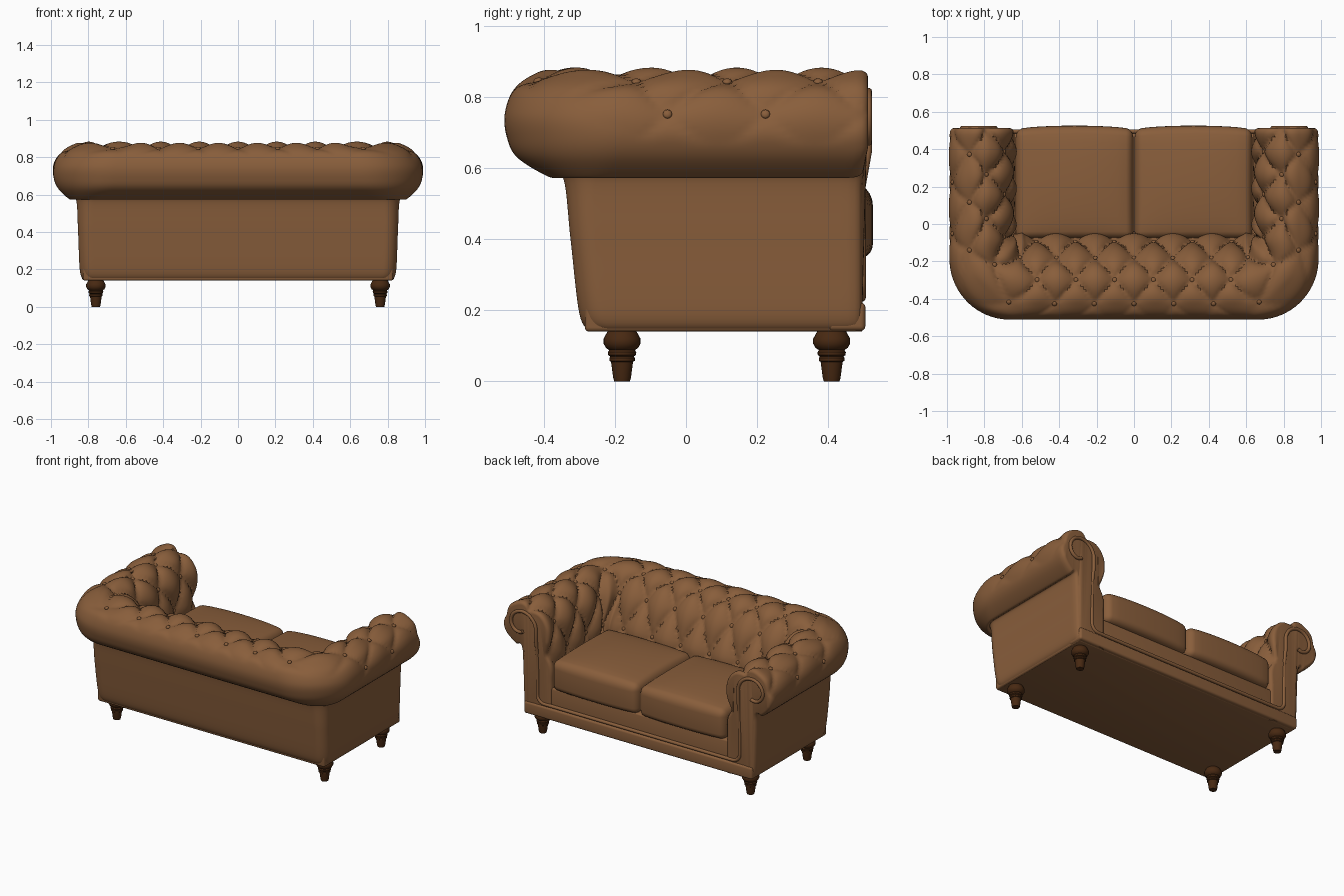
import bpy, bmesh, math
from mathutils import Vector

old = bpy.data.objects.get("Cube")
if old:
    bpy.data.objects.remove(old)


def material(name, rgb):
    m = bpy.data.materials.new(name)
    m.use_nodes = True
    m.diffuse_color = (*rgb, 1)
    bsdf = m.node_tree.nodes["Principled BSDF"]
    bsdf.inputs["Base Color"].default_value = (*rgb, 1)
    bsdf.inputs["Roughness"].default_value = 0.6
    return m


LEATHER = material("brown leather", (0.25, 0.112, 0.044))
WOOD = material("dark wood", (0.065, 0.022, 0.006))


def finish(name, bm, mat, angle=40):
    me = bpy.data.meshes.new(name)
    bm.to_mesh(me)
    bm.free()
    me.materials.append(mat)
    ob = bpy.data.objects.new(name, me)
    bpy.context.collection.objects.link(ob)
    bpy.ops.object.select_all(action="DESELECT")
    ob.select_set(True)
    bpy.context.view_layer.objects.active = ob
    bpy.ops.object.shade_smooth_by_angle(angle=math.radians(angle))
    return ob


def rounded_box(lo, hi, radius, segments):
    bm = bmesh.new()
    bmesh.ops.create_cube(bm, size=1)
    for v in bm.verts:
        v.co = Vector([a + (b - a) * (c + 0.5) for a, b, c in zip(lo, hi, v.co)])
    bmesh.ops.bevel(bm, geom=bm.edges[:], offset=radius, segments=segments,
                    profile=0.5, affect="EDGES")
    return bm


# Cross-section of shell: button row, half width, back y, height, corner radius
PROFILE = [Vector(p) for p in (
    (-5, .82, -.27, .14, .06), (-4.5, .845, -.30, .19, .07),
    (-3.5, .855, -.325, .40, .07), (-2.2, .865, -.345, .57, .09),
    (-1.8, .90, -.385, .575, .16), (-1, .96, -.475, .63, .28),
    (-.5, .985, -.505, .69, .32), (0, .98, -.51, .755, .32),
    (.5, .945, -.485, .82, .31), (1, .885, -.43, .855, .29),
    (1.5, .83, -.36, .872, .25), (2, .78, -.29, .862, .20),
    (2.5, .715, -.22, .825, .13), (3, .67, -.16, .75, .09),
    (3.5, .65, -.11, .66, .07), (4, .645, -.07, .56, .06),
    (5, .64, -.04, .40, .06), (6, .64, -.03, .14, .06))]
BACK, CORNER, END = 2.8, 4.0, 6.55


def section(t):
    i = min(int(t), len(PROFILE) - 2)
    f = t - i
    p0, p1, p2, p3 = (PROFILE[min(max(k, 0), len(PROFILE) - 1)]
                      for k in range(i - 1, i + 3))
    return p1 + 0.5 * f * ((p2 - p0) + f * ((2 * p0 - 5 * p1 + 4 * p2 - p3)
                                            + f * (3 * (p1 - p2) + p3 - p0)))


def clamp(x):
    return min(max(x, 0), 1)


def front_y(z):
    return 0.495 + 0.018 * clamp((z - 0.55) / 0.1)


def base_point(u, t):
    row, w, yb, z, r = section(t)
    a = abs(u)
    if a < BACK:
        x, y = a / BACK * (w - r), yb
    elif a < CORNER:
        th = (a - BACK) / (CORNER - BACK) * math.pi / 2
        x, y = w - r + r * math.sin(th), yb + r - r * math.cos(th)
    else:
        f = (a - CORNER) / (END - CORNER)
        x, y = w, yb + r + (front_y(z) - yb - r) * f
    return Vector((math.copysign(x, u), y, z))


def surface(u, t):
    """Point and normal on the deep-buttoned shell."""
    e = 0.01
    p = base_point(u, t)
    t0, t1 = max(t - e, 0), min(t + e, len(PROFILE) - 1)
    n = (base_point(min(u + e, END), t) - base_point(max(u - e, -END), t)).cross(
        base_point(u, t1) - base_point(u, t0)).normalized()
    row = section(t)[0]
    a, b = u + (row - 1) / 2, u - (row - 1) / 2
    puff = math.sqrt(abs(math.sin(math.pi * a) * math.sin(math.pi * b)))
    arm = clamp((abs(u) - 3.5) / 0.8)
    fade = clamp((row - 0.3 + 1.0 * arm) / 0.9) * clamp(5 - row)
    depth = 0.026 + 0.022 * clamp(row - 1)
    d = depth * (puff - 0.62) * fade
    # soften the front rim of each arm
    k = clamp((abs(u) - END + 0.12) / 0.12)
    d -= 0.022 * (1 - math.sqrt(1 - k * k))
    return p + n * d, n


# Upholstered shell: outer walls, roll and buttoned lining
bm = bmesh.new()
NU, SUB = 190, 8
NT = (len(PROFILE) - 1) * SUB
us = [-END + 2 * END * i / NU for i in range(NU + 1)]
rim = [END - 0.01, END - 0.03]
us = sorted(us + rim + [-r for r in rim])
grid = [[bm.verts.new(surface(u, j / SUB)[0]) for j in range(NT + 1)] for u in us]
for c0, c1 in zip(grid, grid[1:]):
    for j in range(NT):
        bm.faces.new((c0[j], c1[j], c1[j + 1], c0[j + 1]))
caps = [bm.faces.new(grid[0]), bm.faces.new(grid[-1][::-1])]
bmesh.ops.triangulate(bm, faces=caps)
finish("upholstered_shell", bm, LEATHER, 50)

# Buttons at the crossings of the creases
bm = bmesh.new()
spots = []
for row in range(5):
    t = next(i for i, p in enumerate(PROFILE) if p[0] == row)
    for k in range(-6, 7):
        u = k + 0.5 if row % 2 == 0 else k
        if abs(u) < 6.2 and not (row == 0 and abs(u) < 4):
            spots.append((u, t))
for u, t in spots:
    p, n = surface(u, t)
    made = bmesh.ops.create_uvsphere(bm, u_segments=12, v_segments=8, radius=0.013)
    turn = n.to_track_quat("Z", "Y")
    for v in made["verts"]:
        v.co.z *= 0.6
        v.co = turn @ v.co + p + n * 0.004
finish("buttons", bm, LEATHER)

# Seat base and front rail
finish("seat_base", rounded_box((-.83, -.285, .14), (.83, .485, .35), .012, 3), LEATHER)
finish("front_rail", rounded_box((-.835, .40, .142), (.835, .505, .222), .014, 4), LEATHER)

# Seat cushions with domed tops and bowed fronts
for side, name in ((-1, "right_cushion"), (1, "left_cushion")):
    bm = rounded_box((-.315, -.08, .345), (.315, .50, .535), .04, 5)
    for axis, pos in ((0, .3), (1, .5)):
        n = Vector((1 - axis, axis, 0))
        for k in range(1, 12):
            f = k / 12
            co = Vector((-.275 + .55 * f, 0, 0)) if axis == 0 else Vector((0, -.04 + .50 * f, 0))
            bmesh.ops.bisect_plane(bm, geom=bm.verts[:] + bm.edges[:] + bm.faces[:],
                                   plane_co=co, plane_no=n)
    for v in bm.verts:
        fx = clamp(1 - (v.co.x / .315) ** 2)
        fy = clamp(1 - ((v.co.y - .21) / .29) ** 2)
        if v.co.z > 0.44:
            v.co.z += 0.04 * math.sqrt(fx * fy)
        if v.co.y > 0.21:
            v.co.y += 0.026 * math.sqrt(fx) * (v.co.y - .21) / .29
        v.co.x += side * 0.318
    finish(name, bm, LEATHER, 50)


def piping(name, points, radius, cyclic=False):
    cu = bpy.data.curves.new(name, "CURVE")
    cu.dimensions = "3D"
    cu.bevel_depth = radius
    cu.bevel_resolution = 3
    cu.use_fill_caps = True
    sp = cu.splines.new("POLY")
    sp.points.add(len(points) - 1)
    for q, p in zip(sp.points, points):
        q.co = (*p, 1)
    sp.use_cyclic_u = cyclic
    cu.materials.append(LEATHER)
    ob = bpy.data.objects.new(name, cu)
    bpy.context.collection.objects.link(ob)


# Scrolled piping on the front: curl, down the arm, along the rail
half = []
for i in range(33):
    f = i / 32
    ang = math.radians(-110 + 290 * f)
    r = 0.045 + 0.065 * f
    half.append((0.85 + r * math.cos(ang), 0.725 + r * math.sin(ang)))
half += [(0.74, z) for z in (0.65, 0.6, 0.55, 0.4, 0.29)]
for i in range(1, 7):
    ang = math.pi / 2 * i / 6
    half.append((0.69 + 0.05 * math.cos(ang), 0.285 - 0.05 * math.sin(ang)))
path = half + [(-x, z) for x, z in reversed(half)]
piping("front_piping", [(x, front_y(z), z) for x, z in path], 0.011)

# Turned legs
LEG = [(0, 0), (.022, 0), (.025, .01), (.031, .055), (.036, .058), (.036, .066),
       (.033, .07), (.039, .074), (.04, .082), (.036, .088), (.045, .094),
       (.052, .106), (.052, .12), (.045, .133), (.038, .145), (0, .145)]
for x, sx in ((-.76, "right"), (.76, "left")):
    for y, sy in ((.41, "front"), (-.18, "back")):
        bm = bmesh.new()
        vs = [bm.verts.new((r, 0, z)) for r, z in LEG]
        es = [bm.edges.new(e) for e in zip(vs, vs[1:])]
        bmesh.ops.spin(bm, geom=vs + es, cent=(0, 0, 0), axis=(0, 0, 1),
                       angle=math.tau, steps=24, use_merge=True)
        bmesh.ops.remove_doubles(bm, verts=bm.verts[:], dist=0.0002)
        bmesh.ops.recalc_face_normals(bm, faces=bm.faces[:])
        bmesh.ops.translate(bm, verts=bm.verts[:], vec=(x, y, 0))
        finish(f"{sy}_{sx}_leg", bm, WOOD, 35)
